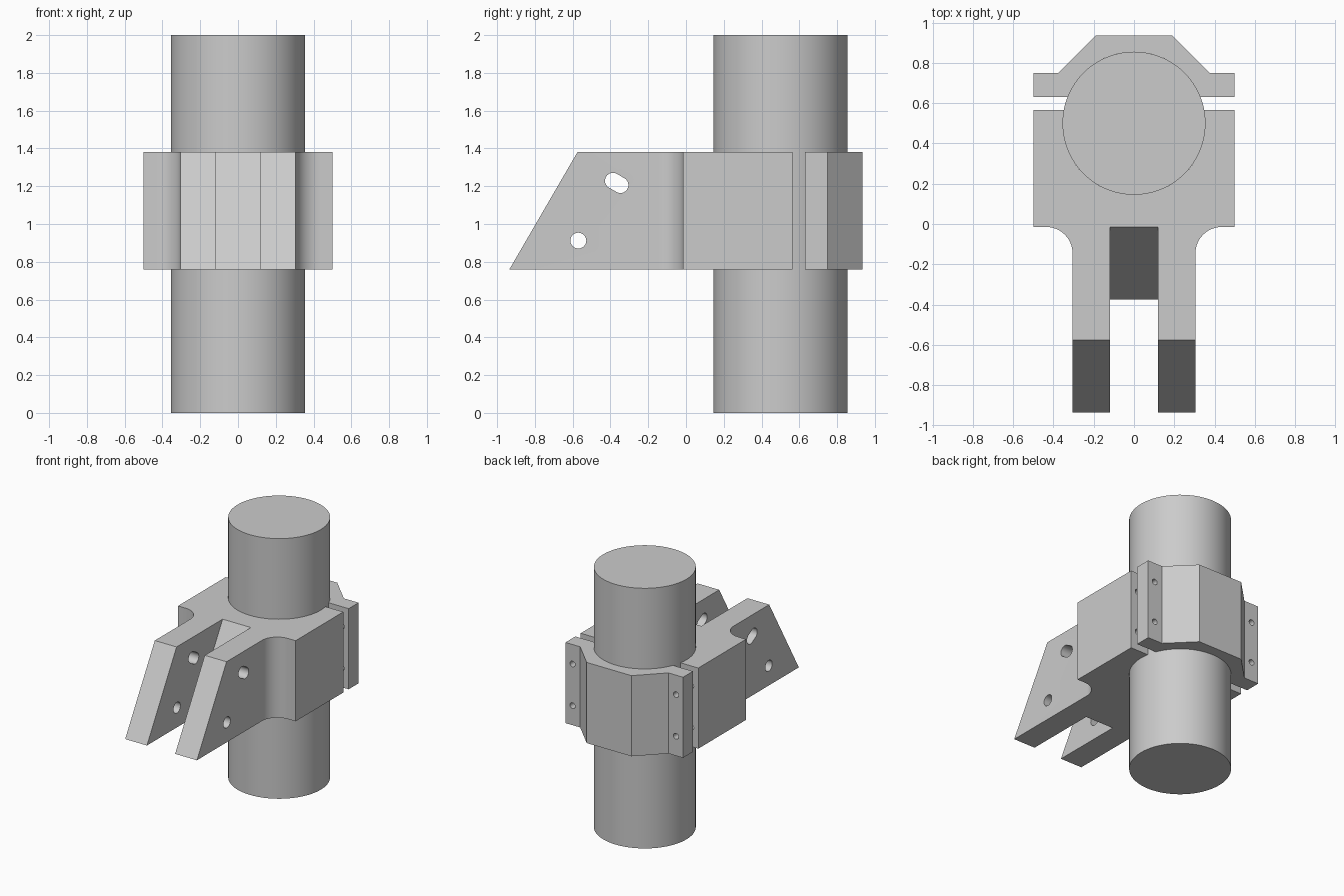
import bpy, bmesh
from math import pi, sin, cos, sqrt, atan2
from mathutils import Vector

scene_cube = bpy.data.objects.get("Cube")
if scene_cube:
    bpy.data.objects.remove(scene_cube, do_unlink=True)

grey = bpy.data.materials.new("plain grey")
grey.use_nodes = True
GREY = (0.6, 0.6, 0.6, 1)
grey.diffuse_color = GREY
grey.node_tree.nodes["Principled BSDF"].inputs["Base Color"].default_value = GREY

Z0, Z1 = 0.76, 1.38        # clamp height
CY, R = 0.5, 0.355         # pole centre and radius
SLOPE = 0.36 / (Z1 - Z0)   # lean of the front faces


def prism(name, points, axis, lo, hi):
    """Extrude a 2D outline along one axis."""
    place = {"x": lambda a, b, h: (h, a, b),
             "y": lambda a, b, h: (a, h, b),
             "z": lambda a, b, h: (a, b, h)}[axis]
    bm = bmesh.new()
    base = bm.faces.new([bm.verts.new(place(a, b, lo)) for a, b in points])
    geom = bmesh.ops.extrude_face_region(bm, geom=[base])["geom"]
    bmesh.ops.translate(bm, vec=Vector(place(0, 0, hi - lo)),
                        verts=[g for g in geom if isinstance(g, bmesh.types.BMVert)])
    bmesh.ops.recalc_face_normals(bm, faces=bm.faces)
    mesh = bpy.data.meshes.new(name)
    bm.to_mesh(mesh)
    bm.free()
    mesh.materials.append(grey)
    obj = bpy.data.objects.new(name, mesh)
    bpy.context.collection.objects.link(obj)
    return obj


def arc(cx, cy, r, start, end, n):
    return [(cx + r * cos(start + (end - start) * i / n),
             cy + r * sin(start + (end - start) * i / n)) for i in range(n + 1)]


def activate(obj):
    bpy.ops.object.select_all(action='DESELECT')
    obj.select_set(True)
    bpy.context.view_layer.objects.active = obj


def cut(obj, cutter):
    mod = obj.modifiers.new("cut", 'BOOLEAN')
    mod.operation, mod.solver, mod.object = 'DIFFERENCE', 'EXACT', cutter
    activate(obj)
    bpy.ops.object.modifier_apply(modifier=mod.name)
    bpy.data.objects.remove(cutter, do_unlink=True)


def smooth(obj):
    activate(obj)
    bpy.ops.object.shade_smooth_by_angle(angle=pi / 6)


def mirrored(half):
    """Complete a right-hand outline with its mirror image."""
    return half + [(-x, y) for x, y in reversed(half)]


def leaning(front_y):
    """Side outline of everything in front of a leaning face."""
    return [(-1.5, Z0 - 0.1), (front_y - 0.36 - 0.1 * SLOPE, Z0 - 0.1),
            (front_y + 0.1 * SLOPE, Z1 + 0.1), (-1.5, Z1 + 0.1)]


# Pole
pole = prism("pole", arc(0, CY, R, 0, 2 * pi, 96)[:-1], "z", 0, 2)
smooth(pole)

# Bracket body: bored block with filleted neck
face_y = 0.565
a = atan2(face_y - CY, sqrt(R ** 2 - (face_y - CY) ** 2))
outline = mirrored([(0.305, -0.935)] + arc(0.435, -0.145, 0.13, pi, pi / 2, 12)
                   + [(0.5, -0.015), (0.5, face_y), (0.36, face_y)])
bore = arc(0, CY, R, a, -pi - a, 48)
half = len(outline) // 2
bracket = prism("bracket", outline[:half] + bore + outline[half:], "z", Z0, Z1)

# Leaning front faces and the slot between the two arms
cut(bracket, prism("front_cutter", leaning(-0.575), "x", -1, 1))
cut(bracket, prism("slot_cutter", leaning(-0.015), "x", -0.12, 0.12))

# Pivot holes and angled adjusting slots through both arms
r = 0.042
cut(bracket, prism("pivot_cutter", arc(-0.57, 0.912, r, 0, 2 * pi, 32)[:-1], "x", -1, 1))
cut(bracket, prism("adjust_cutter",
                   arc(-0.347, 1.206, r, -2 * pi / 3, pi / 3, 16)
                   + arc(-0.387, 1.229, r, pi / 3, 4 * pi / 3, 16), "x", -1, 1))

# Rear clamp cap
cap_y = 0.63
a = atan2(cap_y - CY, sqrt(R ** 2 - (cap_y - CY) ** 2))
cap = prism("clamp_cap",
            mirrored([(0.5, cap_y), (0.5, 0.75), (0.375, 0.75), (0.19, 0.935)])
            + arc(0, CY, R, pi - a, a, 40), "z", Z0, Z1)

# Bolt holes through the cap flanges and into the bracket
for x in (-0.44, 0.44):
    for z in (0.91, 1.23):
        ring = arc(x, z, 0.022, 0, 2 * pi, 24)[:-1]
        cut(cap, prism("bolt_cutter", ring, "y", 0.6, 0.8))
        cut(bracket, prism("bolt_cutter", ring, "y", 0.3, 0.6))

smooth(bracket)
smooth(cap)
